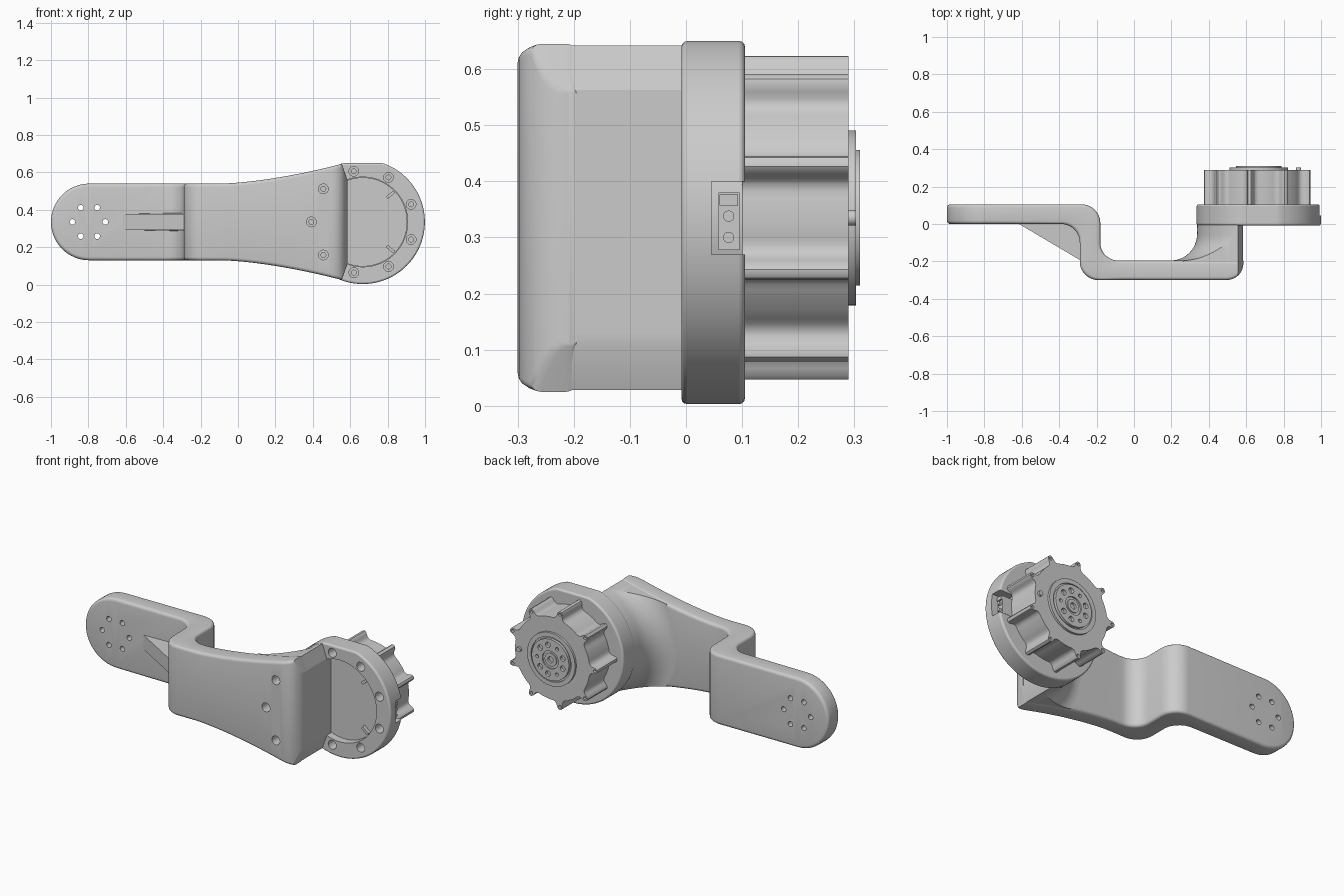
import bpy, bmesh
from math import sin, cos, pi, radians, sqrt
from mathutils import Matrix

if "Cube" in bpy.data.objects:
    bpy.data.objects.remove(bpy.data.objects["Cube"])

CX, CZ = 0.667, 0.335          # motor axis (runs along y)
BOLTS = [radians(20 + 40 * i) for i in range(9)]


def finish(bm, name, smooth=True):
    bmesh.ops.remove_doubles(bm, verts=bm.verts, dist=1e-5)
    bmesh.ops.dissolve_degenerate(bm, edges=bm.edges, dist=1e-5)
    bmesh.ops.recalc_face_normals(bm, faces=bm.faces)
    me = bpy.data.meshes.new(name)
    bm.to_mesh(me)
    bm.free()
    ob = bpy.data.objects.new(name, me)
    bpy.context.collection.objects.link(ob)
    if smooth:
        shade(ob)
    return ob


def activate(ob):
    bpy.ops.object.select_all(action='DESELECT')
    ob.select_set(True)
    bpy.context.view_layer.objects.active = ob


def shade(ob):
    activate(ob)
    bpy.ops.object.shade_smooth_by_angle(angle=radians(32))


def boolean(ob, cutter, op='DIFFERENCE'):
    m = ob.modifiers.new('cut', 'BOOLEAN')
    m.object, m.operation, m.solver = cutter, op, 'EXACT'
    activate(ob)
    bpy.ops.object.modifier_apply(modifier=m.name)
    shade(ob)


def bevel(ob, width, seg=3):
    m = ob.modifiers.new('bevel', 'BEVEL')
    m.width, m.segments, m.limit_method, m.angle_limit = width, seg, 'ANGLE', radians(40)
    activate(ob)
    bpy.ops.object.modifier_apply(modifier=m.name)
    shade(ob)


def prism(bm, pts, y0, y1):
    """Extrude an xz outline along y."""
    a = [bm.verts.new((x, y0, z)) for x, z in pts]
    b = [bm.verts.new((x, y1, z)) for x, z in pts]
    bm.faces.new(a)
    bm.faces.new(b)
    for i in range(len(a)):
        j = (i + 1) % len(a)
        bm.faces.new((a[i], a[j], b[j], b[i]))


def lathe(bm, prof, cx=CX, cz=CZ, n=96):
    """Turn a closed (radius, y) profile about an axis parallel to y."""
    prof = [(0, prof[0][1])] + prof + [(0, prof[-1][1])]
    rings = []
    for r, y in prof:
        if r == 0:
            rings.append([bm.verts.new((cx, y, cz))] * n)
        else:
            rings.append([bm.verts.new((cx + r * cos(2 * pi * i / n), y, cz + r * sin(2 * pi * i / n)))
                          for i in range(n)])
    for p, q in zip(rings, rings[1:]):
        for i in range(n):
            j = (i + 1) % n
            bm.faces.new(list(dict.fromkeys((p[i], p[j], q[j], q[i]))))


def box(bm, x0, x1, y0, y1, z0, z1):
    prism(bm, [(x0, z0), (x1, z0), (x1, z1), (x0, z1)], y0, y1)


def half_width(x):
    if x < -0.1:
        return 0.205
    if x < 0.555:
        return 0.205 + 0.105 * ((x + 0.1) / 0.655) ** 1.6
    return 0.31 - 0.085 * (x - 0.555) / 0.03


def arc(cx, cy, r, a0, a1, n=10):
    return [(cx + r * cos(radians(a0 + (a1 - a0) * i / n)), cy + r * sin(radians(a0 + (a1 - a0) * i / n)))
            for i in range(n + 1)]


# Arm: offset bracket swept from matching upper and lower side curves
upper = arc(-0.28, 0.005, 0.1, 90, 0) + arc(-0.085, -0.1, 0.095, 180, 270)
lower = arc(-0.39, -0.1, 0.1, 90, 0) + arc(-0.19, -0.2, 0.1, 180, 270)
for i in range(17):
    x = -0.06 + 0.555 * i / 16
    upper.append((x, -0.195))
    lower.append((x, -0.3))
for d in (14, 28, 41.8, 50, 60, 70, 80, 90):
    x = 0.495 + 0.09 * sin(radians(d))
    upper.append((x, -0.195))
    lower.append((x, -0.21 - 0.09 * cos(radians(d))))

stations = [((-0.795, 0.105), (-0.795, 0.0), pi / 2 * i / 16) for i in range(17)]
stations += [(u, l, None) for u, l in zip(upper, lower)]
bm = bmesh.new()
rows = []
for u, l, t in stations:
    d = sqrt((u[0] - l[0]) ** 2 + (u[1] - l[1]) ** 2)
    b = min(0.018, 0.3 * d)
    half = []
    for p, q, order in ((u, l, range(5)), (l, u, range(4, -1, -1))):
        for k in order:
            a = pi / 2 * k / 4
            f, inset = b * (1 - cos(a)) / d, b * (1 - sin(a))
            x, y = p[0] + (q[0] - p[0]) * f, p[1] + (q[1] - p[1]) * f
            if t is None:
                z = half_width(x) - inset
            else:
                x, z = x - (0.205 - inset) * cos(t), (0.205 - inset) * sin(t)
            half.append((x, y, z))
    loop = half + [(x, y, -z) for x, y, z in reversed(half)]
    rows.append([bm.verts.new((x, y, CZ + z)) for x, y, z in loop])
for p, q in zip(rows, rows[1:]):
    for i in range(len(p)):
        j = (i + 1) % len(p)
        bm.faces.new((p[i], p[j], q[j], q[i]))
bm.faces.new(rows[-1])
arm = finish(bm, 'offset_arm')

# Neck: flared column from the arm to the motor flange, trimmed to the arm outline
bm = bmesh.new()
flare = [(0.47 - 0.14 * cos(pi / 2 * i / 12), -0.055 - 0.14 * sin(pi / 2 * i / 12)) for i in range(13)]
lathe(bm, [(0.328, 0.033)] + flare + [(0.47, -0.22)], n=128)
neck = finish(bm, 'flared_neck')
bm = bmesh.new()
xs = [0.1 + 0.455 * i / 14 for i in range(15)] + [0.583]
prism(bm, [(x, CZ + half_width(x) - 0.003) for x in xs] +
      [(x, CZ - half_width(x) + 0.003) for x in reversed(xs)], -0.3, 0.1)
trim = finish(bm, 'neck_trim', False)
boolean(neck, trim, 'INTERSECT')

# Flange ring with a flat on top
bm = bmesh.new()
prism(bm, [(CX + 0.332 * cos(2 * pi * i / 128), min(0.65, CZ + 0.332 * sin(2 * pi * i / 128)))
           for i in range(128)], -0.008, 0.105)
flange = finish(bm, 'motor_flange')
bevel(flange, 0.01)

# Cutters: bolt counterbores, flange bore, connector notch, mounting holes
bm = bmesh.new()
for a in BOLTS:
    lathe(bm, [(0.026, -0.4), (0.026, 0.05), (0.013, 0.05), (0.013, 0.085)],
          CX + 0.275 * cos(a), CZ + 0.275 * sin(a), 24)
for i in range(6):
    lathe(bm, [(0.015, -0.1), (0.015, 0.2)], -0.797 + 0.088 * cos(pi / 3 * i), CZ + 0.088 * sin(pi / 3 * i), 24)
holes = finish(bm, 'hole_cutter', False)
bm = bmesh.new()
lathe(bm, [(0.24, -0.1), (0.24, 0.2)])
bore = finish(bm, 'bore_cutter', False)
bm = bmesh.new()
box(bm, 0.85, 1.1, 0.045, 0.2, 0.27, 0.4)
notch = finish(bm, 'notch_cutter', False)
for ob in (arm, neck, flange):
    boolean(ob, holes)
boolean(flange, bore)
boolean(flange, notch)

# Rib under the first bend, slightly flared at its root
bm = bmesh.new()
ribs = []
for s in (1, -1):
    ribs.append([bm.verts.new((x, y, CZ + s * w)) for x, y, w in
                 ((-0.62, 0.003, 0.042), (-0.285, -0.195, 0.042), (-0.27, -0.19, 0.042), (-0.27, 0.02, 0.05))])
    bm.faces.new(ribs[-1])
for i in range(4):
    j = (i + 1) % 4
    bm.faces.new((ribs[0][i], ribs[0][j], ribs[1][j], ribs[1][i]))
rib = finish(bm, 'stiffening_rib')

# Motor housing with nine bolt lobes
bm = bmesh.new()
lobe = [(9, 0.243), (6, 0.248), (4.5, 0.257), (3.7, 0.270), (3, 0.283), (1.6, 0.291)]
lobe = [(-15, 0.243), (-12, 0.243)] + [(-d, r) for d, r in lobe] + [(0, 0.293)] + lobe[::-1] + [(12, 0.243), (15, 0.243), (18, 0.243)]
prism(bm, [(CX + r * cos(a + radians(d)), CZ + r * sin(a + radians(d))) for a in BOLTS for d, r in lobe],
      0.1, 0.29)
housing = finish(bm, 'motor_housing')
bm = bmesh.new()
for a in BOLTS:
    lathe(bm, [(0.008, 0.25), (0.008, 0.35)], CX + 0.275 * cos(a), CZ + 0.275 * sin(a), 16)
boolean(housing, finish(bm, 'lobe_hole_cutter', False))
bm = bmesh.new()
lathe(bm, [(0.238, 0.035), (0.238, 0.11)])
finish(bm, 'motor_back')

# Small clips on the motor back
bm = bmesh.new()
for s in (1, -1):
    z = CZ + s * 0.145
    box(bm, 0.79, 0.84, 0.015, 0.04, z - 0.008, z + 0.008)
    bmesh.ops.rotate(bm, verts=bm.verts[-8:], cent=(0.815, 0, z),
                     matrix=Matrix.Rotation(radians(-40 * s), 3, 'Y'))
finish(bm, 'back_clips')

# Output plate with stepped centre, and its locating pin
bm = bmesh.new()
lathe(bm, [(0.156, 0.28), (0.156, 0.303), (0.13, 0.303), (0.13, 0.295), (0.121, 0.295), (0.121, 0.31),
           (0.052, 0.31), (0.052, 0.302), (0.038, 0.302), (0.038, 0.308), (0.018, 0.308), (0.018, 0.294)])
output = finish(bm, 'output_plate')
bm = bmesh.new()
for i in range(9):
    a, r = 2 * pi * i / 9, 0.01 if i % 3 == 0 else 0.016
    lathe(bm, [(r, 0.294), (r, 0.35)], CX + 0.086 * cos(a), CZ + 0.086 * sin(a), 20)
boolean(output, finish(bm, 'output_hole_cutter', False))
bm = bmesh.new()
lathe(bm, [(0.014, 0.28), (0.014, 0.303)], 0.88, CZ, 20)
finish(bm, 'locating_pin')

# Side connector with two round contacts and a small signal block
bm = bmesh.new()
box(bm, 0.88, 0.965, 0.058, 0.095, 0.278, 0.38)
box(bm, 0.88, 0.975, 0.06, 0.093, 0.357, 0.377)
for z in (0.30, 0.338):
    bmesh.ops.create_cone(bm, cap_ends=True, segments=20, radius1=0.01, radius2=0.01, depth=0.04,
                          matrix=Matrix.Translation((0.96, 0.076, z)) @ Matrix.Rotation(pi / 2, 4, 'Y'))
finish(bm, 'connector')

for ob in list(bpy.data.objects):
    if ob.name.endswith(('_cutter', '_trim')):
        bpy.data.objects.remove(ob)
